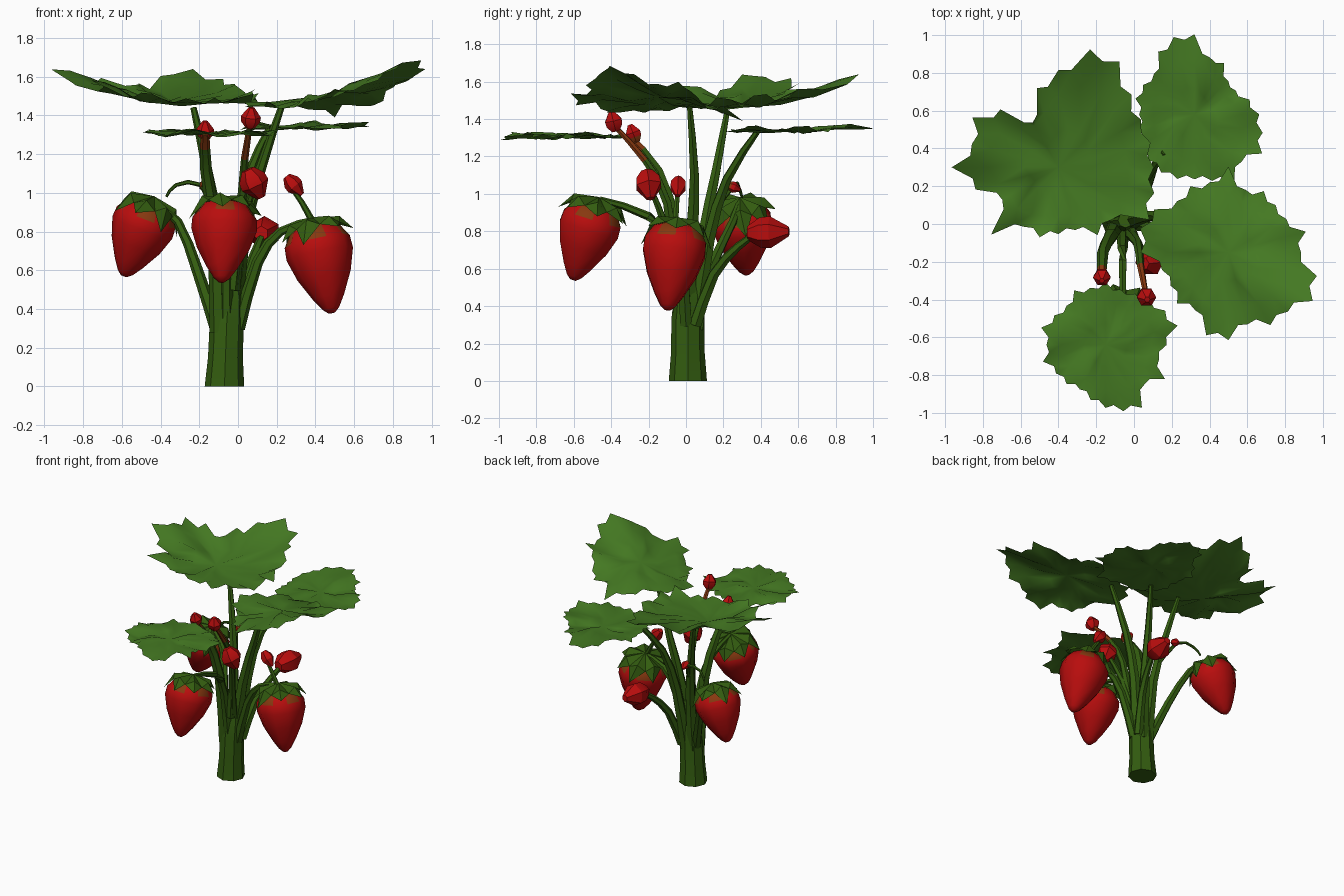
import bpy, bmesh, math, random
from mathutils import Vector

if "Cube" in bpy.data.objects:
    bpy.data.objects.remove(bpy.data.objects["Cube"])

random.seed(4)

def material(name, rgb):
    m = bpy.data.materials.new(name)
    m.diffuse_color = (*rgb, 1)
    m.use_nodes = True
    m.node_tree.nodes["Principled BSDF"].inputs["Base Color"].default_value = m.diffuse_color
    return m

LEAF = material("leaf_green", (0.058, 0.19, 0.016))
STEM = material("stem_green", (0.033, 0.108, 0.005))
RED = material("berry_red", (0.48, 0.004, 0.004))
BROWN = material("ripening_brown", (0.24, 0.04, 0.005))

def finish(bm, name, mats, angle=40, closed=True):
    if closed:
        bmesh.ops.recalc_face_normals(bm, faces=bm.faces)
    for f in bm.faces:
        f.smooth = True
    for e in bm.edges:
        e.smooth = len(e.link_faces) == 2 and e.calc_face_angle(0) < math.radians(angle)
    me = bpy.data.meshes.new(name)
    bm.to_mesh(me)
    bm.free()
    for m in mats:
        me.materials.append(m)
    ob = bpy.data.objects.new(name, me)
    bpy.context.collection.objects.link(ob)
    return ob

def frame(axis):
    """Two unit vectors across an axis."""
    a = Vector((0, 1, 0)) if abs(axis.y) < 0.8 else Vector((1, 0, 0))
    u = axis.cross(a).normalized()
    return u, axis.cross(u).normalized()

def loft(name, centres, radii, sides, mats, rule=None, axis=None, angle=40):
    """Capped tube through the centres; rule(ring, side) picks the material."""
    bm = bmesh.new()
    rings = []
    for i, c in enumerate(centres):
        d = axis or (centres[min(i + 1, len(centres) - 1)] - centres[max(i - 1, 0)]).normalized()
        u, v = frame(d)
        rings.append([bm.verts.new(c + radii[i] * (u * math.cos(k * math.tau / sides)
                      + v * math.sin(k * math.tau / sides))) for k in range(sides)])
    for i in range(len(rings) - 1):
        for k in range(sides):
            n = (k + 1) % sides
            f = bm.faces.new((rings[i][k], rings[i][n], rings[i + 1][n], rings[i + 1][k]))
            f.material_index = rule(i, k) if rule else 0
    bm.faces.new(rings[0])
    bm.faces.new(rings[-1]).material_index = rule(len(rings) - 2, 0) if rule else 0
    return finish(bm, name, mats, angle)

def stalk(name, pts, r0, r1, brown_above=9):
    pts = [Vector(p) for p in pts]
    path = []
    for i in range(len(pts) - 1):          # Catmull-Rom smoothing, 2 steps per span
        a, b, c, d = pts[max(i - 1, 0)], pts[i], pts[i + 1], pts[min(i + 2, len(pts) - 1)]
        for t in (0, 0.5):
            path.append(0.5 * (2 * b + (c - a) * t + (2 * a - 5 * b + 4 * c - d) * t * t
                               + (3 * b - a - 3 * c + d) * t ** 3))
    path.append(pts[-1])
    n = len(path) - 1
    loft(name, path, [r0 + (r1 - r0) * i / n for i in range(n + 1)], 6, [STEM, BROWN],
         lambda i, k: int(path[i].z > brown_above))

def leaf(name, centre, base, z0, rise, radii, fold, droop=None):
    """Saw-edged leaf: outline radii every 15 degrees with shallow notches between,
    rising away from its stalk and pleated along its veins. With droop, the leaf rises
    along its midrib only and its sides hang down."""
    outline = []
    for a, b in zip(radii, radii[1:] + radii[:1]):
        outline += [a * 1.01, 0.68 * min(a, b) + 0.27 * max(a, b)]
    n = len(outline)
    base = Vector(base)
    bm = bmesh.new()
    def height(x, y, j):
        p = Vector((x, y)) - base
        d = p.length
        a = math.atan2(p.y, p.x)
        z = z0 + fold * min(1, d * 3) * math.cos(11 * a) + random.uniform(-j, j)
        if droop is None:
            return z + rise * d ** 1.7
        rib = Vector(droop[:2]).normalized()
        return z + rise * max(0, p.dot(rib)) ** 1.7 - droop[2] * (p.x * rib.y - p.y * rib.x) ** 2
    mid = bm.verts.new((*centre, height(*centre, 0)))
    rings = []
    for s in (0.35, 0.72, 1):
        ring = []
        for k in range(0, n, 1 if s == 1 else 2):
            r, a = outline[k], k * math.tau / n
            rr = s * (r if s == 1 else 0.5 * r + 0.25 * (outline[k - 2] + outline[(k + 2) % n]))
            x, y = centre[0] + rr * math.cos(a), centre[1] + rr * math.sin(a)
            ring.append(bm.verts.new((x, y, height(x, y, fold * 0.6))))
        rings.append(ring)
    inner, middle, edge = rings
    for k in range(n // 2):
        m = (k + 1) % (n // 2)
        e0, e1, e2 = edge[2 * k], edge[2 * k + 1], edge[(2 * k + 2) % n]
        for tri in ((mid, inner[k], inner[m]), (inner[k], middle[k], middle[m]),
                    (inner[k], middle[m], inner[m]), (middle[k], e0, e1),
                    (middle[k], e1, middle[m]), (middle[m], e1, e2)):
            bm.faces.new(tri)
    finish(bm, name, [LEAF], 35, False)

def berry(name, top, tip, r):
    """Strawberry body with a brownish shoulder and a leafy cap."""
    top, tip = Vector(top), Vector(tip)
    prof = [(-0.01, 0.3), (0.06, 0.74), (0.2, 0.98), (0.34, 1), (0.58, 0.8),
            (0.82, 0.47), (0.95, 0.25), (1, 0.1)]
    axis = (tip - top).normalized()
    loft(name, [top.lerp(tip, t) for t, _ in prof], [r * q for _, q in prof], 10, [RED, BROWN],
         lambda i, k: int(i == 0 or (i == 1 and k % 2 == 0)), axis, 50)
    # cap of drooping sepals
    bm = bmesh.new()
    u, v = frame(axis)
    def at(a, rad, drop):
        return bm.verts.new(top + axis * drop + r * rad * (u * math.cos(a) + v * math.sin(a)))
    hub = at(0, 0, -0.035)
    n = 7
    step = math.tau / n
    notch = [at((k - 0.5) * step, 0.84, 0.025) for k in range(n)]
    for k in range(n):
        rib = at(k * step, 0.8, -0.012)
        end = at((k + random.uniform(-0.2, 0.2)) * step, 1.13, random.uniform(0.05, 0.13))
        p, q = notch[k], notch[(k + 1) % n]
        for tri in ((hub, p, rib), (hub, rib, q), (p, end, rib), (rib, end, q)):
            bm.faces.new(tri)
    bmesh.ops.recalc_face_normals(bm, faces=bm.faces)
    if sum(f.normal.dot(axis) for f in bm.faces) > 0:
        bmesh.ops.reverse_faces(bm, faces=bm.faces)
    finish(bm, name + "_cap", [STEM], 35, False)

def bud(name, a, b, r, base_mat=RED):
    a, b = Vector(a), Vector(b)
    prof = [(0, 0.45), (0.3, 0.95), (0.55, 1), (1, 0.3)]
    loft(name, [a.lerp(b, t) for t, _ in prof], [r * q for _, q in prof], 6, [RED, base_mat],
         lambda i, k: int(i == 0), (b - a).normalized(), 30)

# main stem
V = Vector
loft("main_stem", [V((-.07, .01, 0)), V((-.065, .01, .15)), V((-.058, .01, .33)),
     V((-.05, .015, .45)), V((-.045, .02, .64))], [.102, .09, .088, .08, .04], 8, [STEM],
     None, V((0, 0, 1)))

# leaf stalks
stalk("left_leaf_stalk", [(-.09, .04, .28), (-.1, .09, .75), (-.16, .16, 1.12), (-.23, .22, 1.44)], .047, .016)
stalk("right_leaf_stalk", [(-.03, 0, .28), (.02, .03, .75), (.11, .045, 1.1), (.23, .02, 1.46)], .05, .016)
stalk("back_leaf_stalk", [(-.04, .05, .28), (0, .12, .75), (.05, .22, 1.08), (.16, .38, 1.33)], .047, .016)
stalk("front_leaf_stalk", [(-.1, -.02, .28), (-.12, -.06, .8), (-.165, -.15, 1.12), (-.17, -.31, 1.31)], .047, .022, 1.15)

# berry and bud stalks
stalk("front_berry_stalk", [(-.06, -.03, .3), (-.06, -.09, .7), (-.06, -.2, .88), (-.06, -.46, .97)], .037, .016)
stalk("left_berry_stalk", [(-.11, .03, .3), (-.21, .13, .6), (-.31, .25, .85), (-.45, .29, .97)], .036, .016)
stalk("right_berry_stalk", [(0, 0, .3), (.1, -.02, .64), (.22, -.04, .8), (.39, -.05, .86)], .036, .016)
stalk("back_bud_stalk", [(0, .05, .3), (.05, .15, .57), (.1, .28, .72), (.13, .38, .79)], .036, .016)
stalk("middle_bud_stalk", [(-.02, -.03, .5), (.02, -.1, .8), (.08, -.19, 1.03)], .032, .014)
stalk("tall_bud_stalk", [(-.03, -.05, .5), (.02, -.1, .95), (.035, -.22, 1.18), (.065, -.38, 1.36)], .032, .013, 1.1)
stalk("right_bud_stalk", [(.38, -.055, .86), (.33, -.05, .95), (.28, -.04, 1.02)], .018, .012)
stalk("left_twig", [(-.1, .1, .85), (-.19, .25, 1.04), (-.32, .28, 1.04), (-.37, .3, .98)], .016, .007)

# buds
bud("tall_bud", (.062, -.375, 1.335), (.07, -.4, 1.44), .052)
bud("front_bud", (-.17, -.265, 1.275), (-.17, -.3, 1.37), .047, BROWN)
bud("middle_bud", (.05, -.21, 1.12), (.12, -.19, .975), .075)
bud("right_bud", (.25, -.04, 1.085), (.33, -.045, .99), .046)
bud("back_bud", (.12, .33, .79), (.15, .55, .8), .085)
bud("small_back_bud", (-.17, .22, 1.05), (-.175, .29, 1.02), .03, BROWN)

# strawberries
berry("front_berry", (-.065, -.475, .95), (-.085, -.605, .54), .17)
berry("left_berry", (-.445, .29, .95), (-.59, .325, .57), .165)
berry("right_berry", (.39, -.045, .84), (.485, -.1, .38), .175)

# leaves
leaf("front_leaf", (-.15, -.64), (-.17, -.3), 1.31, 0, [
    .32, .39, .36, .33, .31, .3, .33, .31, .33, .29, .31, .35,
    .31, .34, .3, .29, .27, .3, .33, .36, .38, .29, .36, .29], .016)
leaf("right_leaf", (.5, -.15), (.2, 0), 1.465, .28, [
    .38, .42, .35, .35, .37, .34, .45, .38, .4, .38, .45, .48,
    .46, .36, .35, .38, .35, .45, .46, .39, .44, .44, .51, .48], .022, (.75, -.38, .35))
leaf("left_leaf", (-.4, .3), (-.22, .2), 1.45, .3, [
    .5, .5, .5, .54, .64, .64, .51, .43, .27, .43, .52, .47,
    .56, .45, .34, .5, .36, .38, .35, .34, .41, .39, .55, .52], .022)
leaf("back_leaf", (.32, .58), (.16, .34), 1.33, .06, [
    .34, .3, .25, .25, .31, .31, .42, .42, .38, .3, .31, .32,
    .29, .3, .33, .34, .35, .35, .34, .36, .42, .35, .41, .37], .014)
